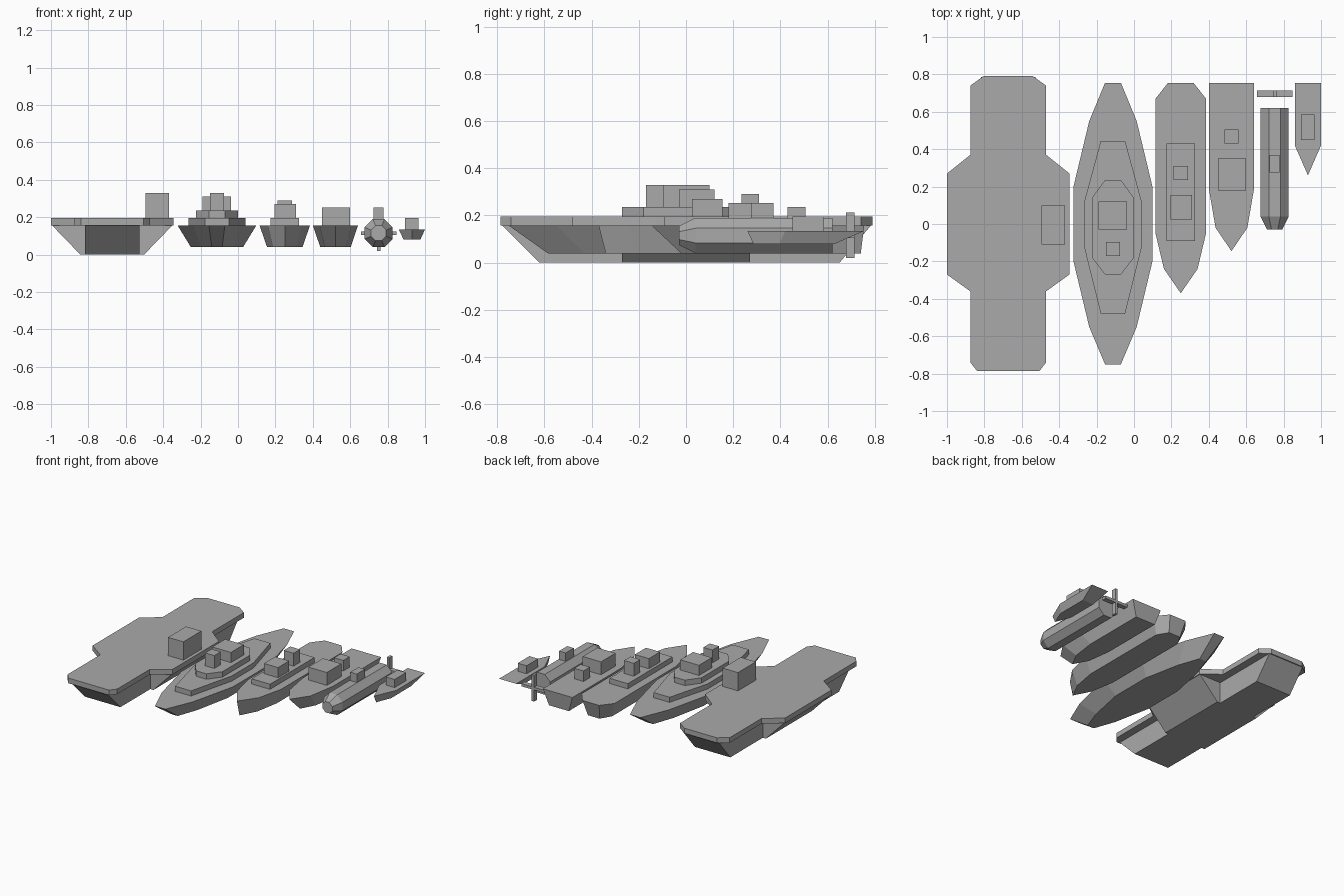
import bpy, bmesh, math

cube = bpy.data.objects.get("Cube")
if cube:
    bpy.data.objects.remove(cube, do_unlink=True)

grey = bpy.data.materials.new("naval_grey")
grey.use_nodes = True
COLOUR = (0.4, 0.4, 0.4, 1)
grey.diffuse_color = COLOUR
bsdf = next(n for n in grey.node_tree.nodes if n.type == 'BSDF_PRINCIPLED')
bsdf.inputs["Base Color"].default_value = COLOUR
bsdf.inputs["Roughness"].default_value = 0.8


def loft(name, rings):
    """Skin a stack of equal-length rings and cap both ends."""
    bm = bmesh.new()
    rows = [[bm.verts.new(p) for p in ring] for ring in rings]
    n = len(rows[0])
    for a, b in zip(rows, rows[1:]):
        for i in range(n):
            j = (i + 1) % n
            bm.faces.new((a[i], a[j], b[j], b[i]))
    bm.faces.new(rows[0])
    bm.faces.new(rows[-1])
    bmesh.ops.recalc_face_normals(bm, faces=bm.faces)
    mesh = bpy.data.meshes.new(name)
    bm.to_mesh(mesh)
    bm.free()
    mesh.materials.append(grey)
    obj = bpy.data.objects.new(name, mesh)
    bpy.context.collection.objects.link(obj)
    return obj


def outline(half):
    """Mirror (half width, y) points into a closed outline; width 0 is a point."""
    return half + [(-w, y) for w, y in reversed(half) if w > 0]


def plate(name, cx, half, z0, z1):
    pts = outline(half)
    return loft(name, [[(cx + x, y, z) for x, y in pts] for z in (z0, z1)])


def hull(name, cx, half, z0, z1, x_scale, keel_bow, keel_stern):
    """Deck outline narrowed to a shorter, slimmer flat bottom."""
    pts = outline(half)
    lo, hi = min(p[1] for p in pts), max(p[1] for p in pts)
    k = (keel_stern - keel_bow) / (hi - lo)
    bottom = [(cx + x * x_scale, keel_bow + (y - lo) * k, z0) for x, y in pts]
    return loft(name, [bottom, [(cx + x, y, z1) for x, y in pts]])


def box(name, x0, x1, y0, y1, z0, z1):
    w = (x1 - x0) / 2
    return plate(name, (x0 + x1) / 2, [(w, y0), (w, y1)], z0, z1)


# Carrier: slab hull with raked ends, flared side sponsons, flight deck, tower
cx = -0.6725
side = [(-0.78, 0.16), (-0.62, 0), (0.65, 0), (0.785, 0.16)]
loft("carrier_hull", [[(cx + s * 0.145, y, z) for y, z in side] for s in (-1, 1)])
flare = [(-0.325, 0.16), (-0.17, 0), (0.17, 0), (0.325, 0.16)]
loft("carrier_sponsons", [[(cx + x, y, z) for x, z in flare] for y in (-0.27, 0.27)])
deck = [(-0.505, -0.785), (-0.47, -0.74), (-0.47, -0.36), (-0.345, -0.27),
        (-0.345, 0.27), (-0.47, 0.37), (-0.47, 0.74), (-0.54, 0.79),
        (-0.805, 0.79), (-0.875, 0.74), (-0.875, 0.37), (-1, 0.27),
        (-1, -0.27), (-0.875, -0.36), (-0.875, -0.74), (-0.84, -0.785)]
loft("carrier_flight_deck", [[(x, y, z) for x, y in deck] for z in (0.157, 0.195)])
box("carrier_tower", -0.495, -0.37, -0.11, 0.10, 0.195, 0.33)

# Battleship: double-ended hull with two stepped tiers
cx = -0.1125
hull("battleship_hull", cx, [(0.0425, -0.75), (0.127, -0.55), (0.211, -0.2),
     (0.211, 0.2), (0.127, 0.55), (0.0425, 0.755)], 0.04, 0.157, 0.66, -0.585, 0.585)
plate("battleship_lower_tier", cx, [(0.065, -0.48), (0.152, -0.13),
      (0.152, 0.125), (0.065, 0.445)], 0.157, 0.195)
plate("battleship_upper_tier", cx, [(0.0425, -0.27), (0.112, -0.18),
      (0.112, 0.14), (0.0425, 0.235)], 0.195, 0.235)
box("battleship_bridge", -0.19, -0.037, -0.03, 0.12, 0.235, 0.31)
box("battleship_fore_tower", -0.15, -0.075, -0.17, -0.095, 0.235, 0.33)

# Cruiser
hull("cruiser_hull", 0.25, [(0, -0.37), (0.09, -0.24), (0.135, -0.05),
     (0.135, 0.67), (0.068, 0.755)], 0.04, 0.157, 0.7, -0.34, 0.72)
box("cruiser_tier", 0.175, 0.325, -0.09, 0.43, 0.157, 0.195)
box("cruiser_bridge", 0.195, 0.31, 0.025, 0.155, 0.195, 0.27)
box("cruiser_aft_tower", 0.21, 0.29, 0.235, 0.31, 0.195, 0.29)

# Escort
hull("escort_hull", 0.521, [(0, -0.145), (0.085, -0.02), (0.121, 0.19),
     (0.121, 0.755)], 0.04, 0.157, 0.67, -0.02, 0.74)
box("escort_bridge", 0.45, 0.60, 0.18, 0.35, 0.157, 0.252)
box("escort_aft_house", 0.485, 0.56, 0.43, 0.505, 0.157, 0.235)

# Submarine: octagonal body with tapered nose, sail and crossed tail fins
cx, cz = 0.752, 0.115


def octagon(y, apothem):
    r = apothem / math.cos(math.pi / 8)
    angles = [math.pi / 8 + i * math.pi / 4 for i in range(8)]
    return [(cx + r * math.cos(a), y, cz + r * math.sin(a)) for a in angles]


loft("submarine_body", [octagon(-0.03, 0.04), octagon(0.04, 0.075), octagon(0.62, 0.075)])
box("submarine_sail", cx - 0.027, cx + 0.027, 0.275, 0.37, 0.18, 0.252)
box("submarine_side_fins", cx - 0.095, cx + 0.095, 0.678, 0.714, 0.105, 0.125)
box("submarine_rudder", cx - 0.01, cx + 0.01, 0.678, 0.714, 0.02, 0.213)

# Patrol boat
hull("patrol_boat_hull", 0.93, [(0, 0.26), (0.07, 0.42), (0.07, 0.755)],
     0.08, 0.135, 0.64, 0.285, 0.63)
box("patrol_boat_cabin", 0.894, 0.966, 0.45, 0.585, 0.135, 0.195)
